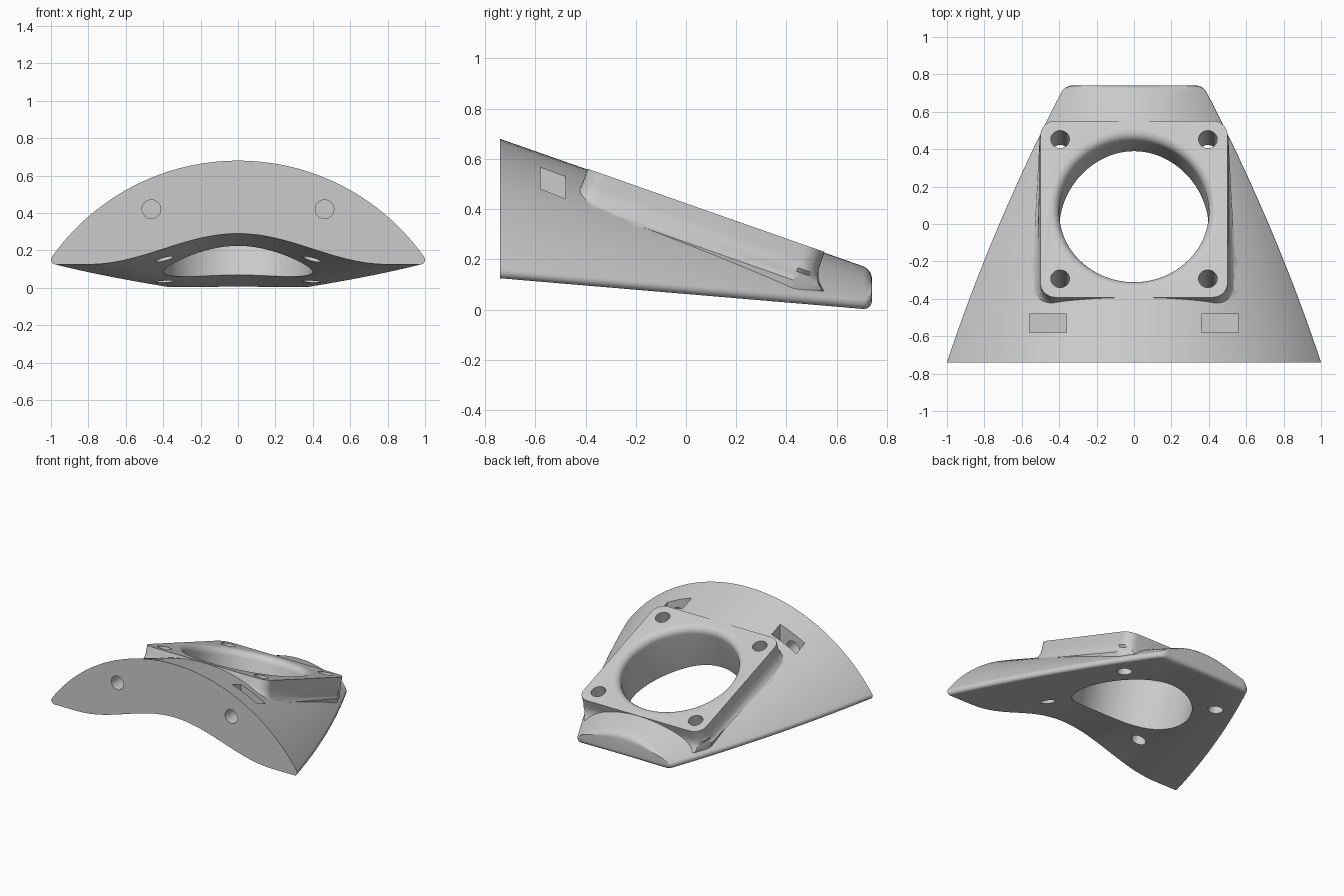
import bpy, bmesh
from math import sin, cos, pi, sqrt, atan, radians
from mathutils import Matrix, Vector

cube = bpy.data.objects.get("Cube")
if cube:
    bpy.data.objects.remove(cube, do_unlink=True)

END = 0.74          # half length along y
SLOPE = 0.351       # fall of the ridge towards the back
NOSE = 0.025        # rounding of the side edges

grey = bpy.data.materials.new("light_grey")
grey.use_nodes = True
grey.diffuse_color = (0.6, 0.6, 0.6, 1)
grey.node_tree.nodes["Principled BSDF"].inputs["Base Color"].default_value = grey.diffuse_color


def loft(name, rings, matrix=None):
    """Skin a list of equal rings and close both ends."""
    bm = bmesh.new()
    rows = [[bm.verts.new(p) for p in ring] for ring in rings]
    n = len(rows[0])
    for a, b in zip(rows, rows[1:]):
        for i in range(n):
            j = (i + 1) % n
            bm.faces.new((a[i], a[j], b[j], b[i]))
    bm.faces.new(rows[0])
    bm.faces.new(rows[-1])
    bmesh.ops.recalc_face_normals(bm, faces=bm.faces)
    mesh = bpy.data.meshes.new(name)
    bm.to_mesh(mesh)
    bm.free()
    if matrix:
        mesh.transform(matrix)
    mesh.materials.append(grey)
    obj = bpy.data.objects.new(name, mesh)
    bpy.context.collection.objects.link(obj)
    return obj


def circle(r, z, x=0, y=0, n=96):
    return [Vector((x + r * cos(2 * pi * i / n), y + r * sin(2 * pi * i / n), z)) for i in range(n)]


def combine(target, tool, operation):
    """Apply a boolean and drop its helper."""
    tool.hide_render = True
    mod = target.modifiers.new("cut", "BOOLEAN")
    mod.operation, mod.object, mod.solver = operation, tool, "EXACT"
    bpy.ops.object.select_all(action="DESELECT")
    bpy.context.view_layer.objects.active = target
    target.select_set(True)
    bpy.ops.object.modifier_apply(modifier=mod.name)
    bpy.data.objects.remove(tool, do_unlink=True)


def half_width(y):
    t = (y + END) / (2 * END)
    return 1 - 0.63 * t + 0.14 * t * (1 - t)


def ridge(y):
    return 0.68 - SLOPE * (y + END)


def section(y, inset=0):
    """Arched cross-section with rounded side edges and a hollowed underside."""
    t = (y + END) / (2 * END)
    w, top = half_width(y) - inset, ridge(y) - inset
    low, bump = 0.125 * (1 - t) + inset, 0.165 * (1 - t)
    nose = [(w - NOSE + NOSE * cos(a), low + NOSE + NOSE * sin(a))
            for a in (radians(d) for d in range(-80, 41, 20))]
    px, pz = nose[-1]
    sag = top - pz
    radius = (px * px + sag * sag) / (2 * sag)
    arch = []
    for i in range(1, 48):
        x = px * cos(pi * i / 48)
        arch.append((x, top - radius + sqrt(radius * radius - x * x)))
    under = []
    for i in range(41):
        x = (w - NOSE) * (i / 20 - 1)
        u = min(abs(x) / (0.8 * w), 1)
        under.append((x, low + bump * cos(pi * u / 2) ** 2))
    left = [(-x, z) for x, z in reversed(nose)]
    return [Vector((x, y, z)) for x, z in nose + arch + left + under]


# Tapered arched body with a rounded back rim
ROUND = 0.035
rings = [section(-END + (2 * END - ROUND) * i / 30) for i in range(31)]
for d in range(15, 91, 15):
    a = radians(d)
    rings.append(section(END - ROUND + ROUND * sin(a), ROUND * (1 - cos(a))))
body = loft("bracket_body", rings)

# Tilted frame of the mounting pad
PAD_Y = 0.08
frame = Matrix.Translation((0, PAD_Y, ridge(PAD_Y) + 0.003)) @ Matrix.Rotation(-atan(SLOPE), 4, "X")


def pad_ring(depth, grow, clamp):
    ring = []
    r = 0.08 + grow
    for k, (sx, sy) in enumerate(((1, 1), (-1, 1), (-1, -1), (1, -1))):
        for i in range(9):
            a = pi / 2 * (k + i / 8)
            p = frame @ Vector((sx * 0.42 + r * cos(a), sy * 0.42 + r * sin(a), -depth))
            if clamp:
                limit = half_width(p.y) - 0.02
                p.x = max(-limit, min(limit, p.x))
            ring.append(p)
    return ring


# Square pad whose sides flare into the body
FLARE = 0.1
pad_rings = [pad_ring(0, 0, False), pad_ring(0.06, 0, False)]
for d in range(10, 61, 10):
    a = radians(d)
    pad_rings.append(pad_ring(0.06 + FLARE * sin(a), FLARE * (1 - cos(a)), d > 20))
pad_rings.append(pad_ring(0.19, 0, True))
combine(body, loft("mounting_pad", pad_rings), "UNION")

# Large bore with a rounded mouth
LIP = 0.05
bore = [circle(0.4, -0.8)]
for d in range(0, 91, 15):
    a = radians(d)
    bore.append(circle(0.4 + LIP * (1 - cos(a)), -LIP + LIP * sin(a)))
bore.append(circle(0.4 + LIP, 0.3))
combine(body, loft("bore_cutter", bore, frame), "DIFFERENCE")

# Four corner screw holes
for sx in (-1, 1):
    for sy in (-1, 1):
        x, y = sx * 0.395, sy * 0.395
        tool = loft("screw_cutter", [circle(0.05, z, x, y, 32) for z in (-0.8, 0.3)], frame)
        combine(body, tool, "DIFFERENCE")

# Nut pockets from above, met by holes in the front face
along_y = Matrix.Rotation(radians(90), 4, "X")
for s in (-1, 1):
    pocket = [[Vector((s * 0.46 + a * 0.1, -0.53 + b * 0.05, z))
               for a, b in ((-1, -1), (1, -1), (1, 1), (-1, 1))] for z in (0.33, 0.9)]
    combine(body, loft("pocket_cutter", pocket), "DIFFERENCE")
    tool = loft("front_hole_cutter", [circle(0.05, z, s * 0.463, 0.42, 32) for z in (0.53, 0.9)], along_y)
    combine(body, tool, "DIFFERENCE")

bpy.ops.object.shade_smooth_by_angle(angle=radians(30))
